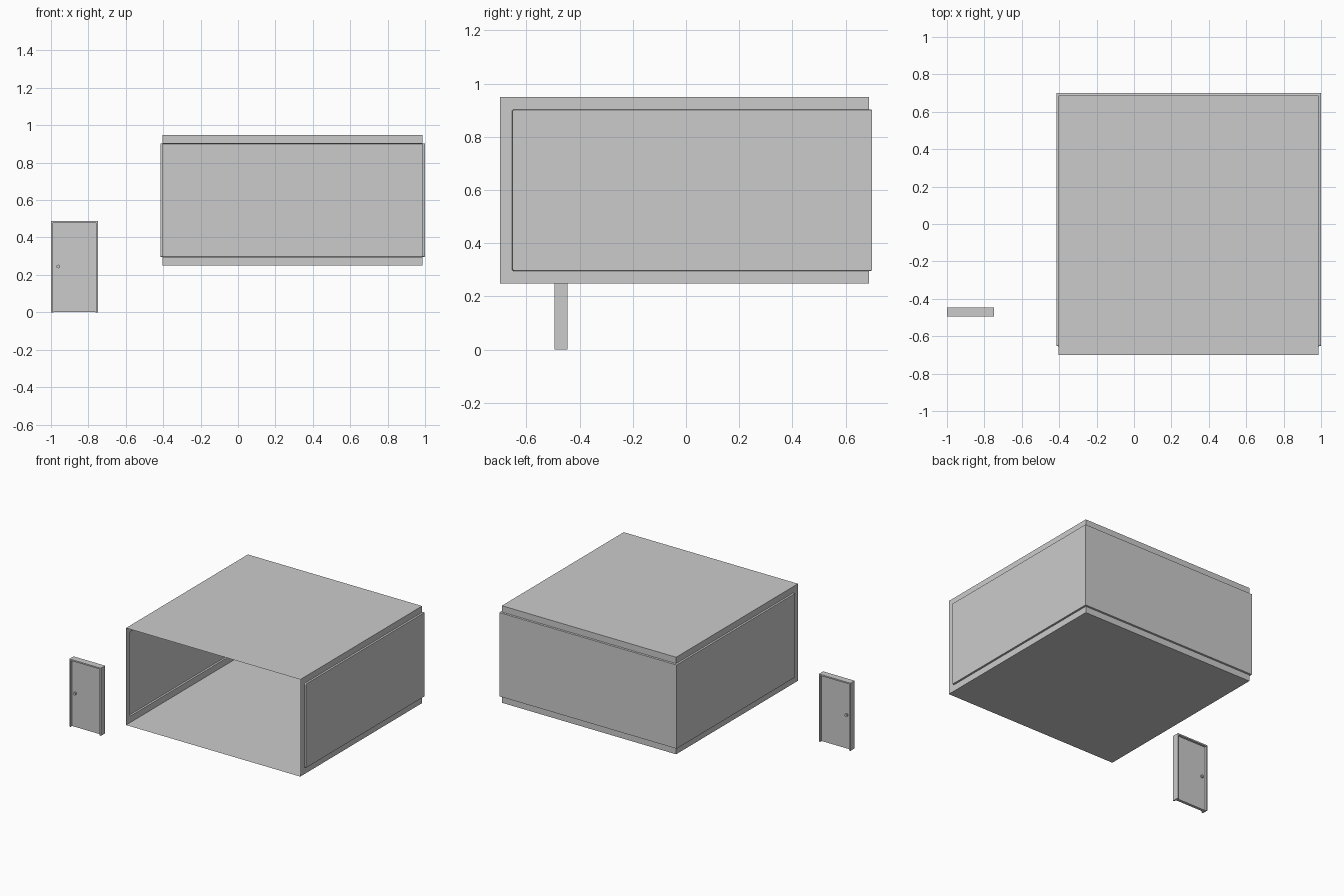
import bpy, bmesh
from math import radians
from mathutils import Matrix, Vector

if "Cube" in bpy.data.objects:
    bpy.data.objects.remove(bpy.data.objects["Cube"])


def finish(name, bm):
    mesh = bpy.data.meshes.new(name)
    bm.to_mesh(mesh)
    bm.free()
    ob = bpy.data.objects.new(name, mesh)
    bpy.context.collection.objects.link(ob)
    return ob


def box_bm(lo, hi):
    bm = bmesh.new()
    lo, hi = Vector(lo), Vector(hi)
    size = hi - lo
    bmesh.ops.create_cube(bm, size=1, matrix=Matrix.Translation((lo + hi) / 2)
                          @ Matrix.Diagonal((*size, 1)))
    return bm


def arch(name, x0, x1, top, width, y0, y1):
    # door surround: upside-down U outline pushed back in y
    pts = [(x0, 0), (x0, top), (x1, top), (x1, 0), (x1 - width, 0),
           (x1 - width, top - width), (x0 + width, top - width), (x0 + width, 0)]
    bm = bmesh.new()
    face = bm.faces.new([bm.verts.new((x, y0, z)) for x, z in pts])
    out = bmesh.ops.extrude_face_region(bm, geom=[face])
    bmesh.ops.translate(bm, vec=(0, y1 - y0, 0),
                        verts=[v for v in out["geom"] if isinstance(v, bmesh.types.BMVert)])
    bmesh.ops.recalc_face_normals(bm, faces=bm.faces)
    return finish(name, bm)


# Room: thin open-fronted shell, with one wall panel pushed out round three sides
bm = box_bm((-0.403, -0.70, 0.249), (0.987, 0.688, 0.949))
bm.normal_update()
front = [f for f in bm.faces if f.normal.y < -0.9]
bmesh.ops.delete(bm, geom=front, context='FACES')
walls = [f for f in bm.faces if abs(f.normal.z) < 0.1]
bmesh.ops.inset_region(bm, faces=walls, thickness=0.046, use_even_offset=True, use_boundary=True)
bmesh.ops.inset_region(bm, faces=walls, thickness=0.002, depth=0.012,
                       use_even_offset=True, use_boundary=True)
# Round the front corners of the raised panels
corners = [e for e in bm.edges
           if all(-0.67 < v.co.y < -0.64 for v in e.verts)
           and abs(e.verts[0].co.x - e.verts[1].co.x) > 0.008]
bmesh.ops.bevel(bm, geom=corners, offset=0.008, segments=3, profile=0.5, affect='EDGES')
finish("room_shell", bm)

# Door frame, door stop and leaf
arch("door_frame", -1.0, -0.748, 0.488, 0.010, -0.494, -0.446)
arch("door_stop", -0.991, -0.757, 0.479, 0.005, -0.478, -0.462)
finish("door_leaf", box_bm((-0.988, -0.480, 0.002), (-0.760, -0.460, 0.476)))

# Door knobs on both faces
for side, y in (("front", -0.486), ("back", -0.454)):
    bm = bmesh.new()
    bmesh.ops.create_cone(bm, cap_ends=True, segments=8, radius1=0.010, radius2=0.010, depth=0.014,
                          matrix=Matrix.Translation((-0.961, y, 0.245))
                          @ Matrix.Rotation(radians(90), 4, 'X'))
    finish(side + "_knob", bm)
